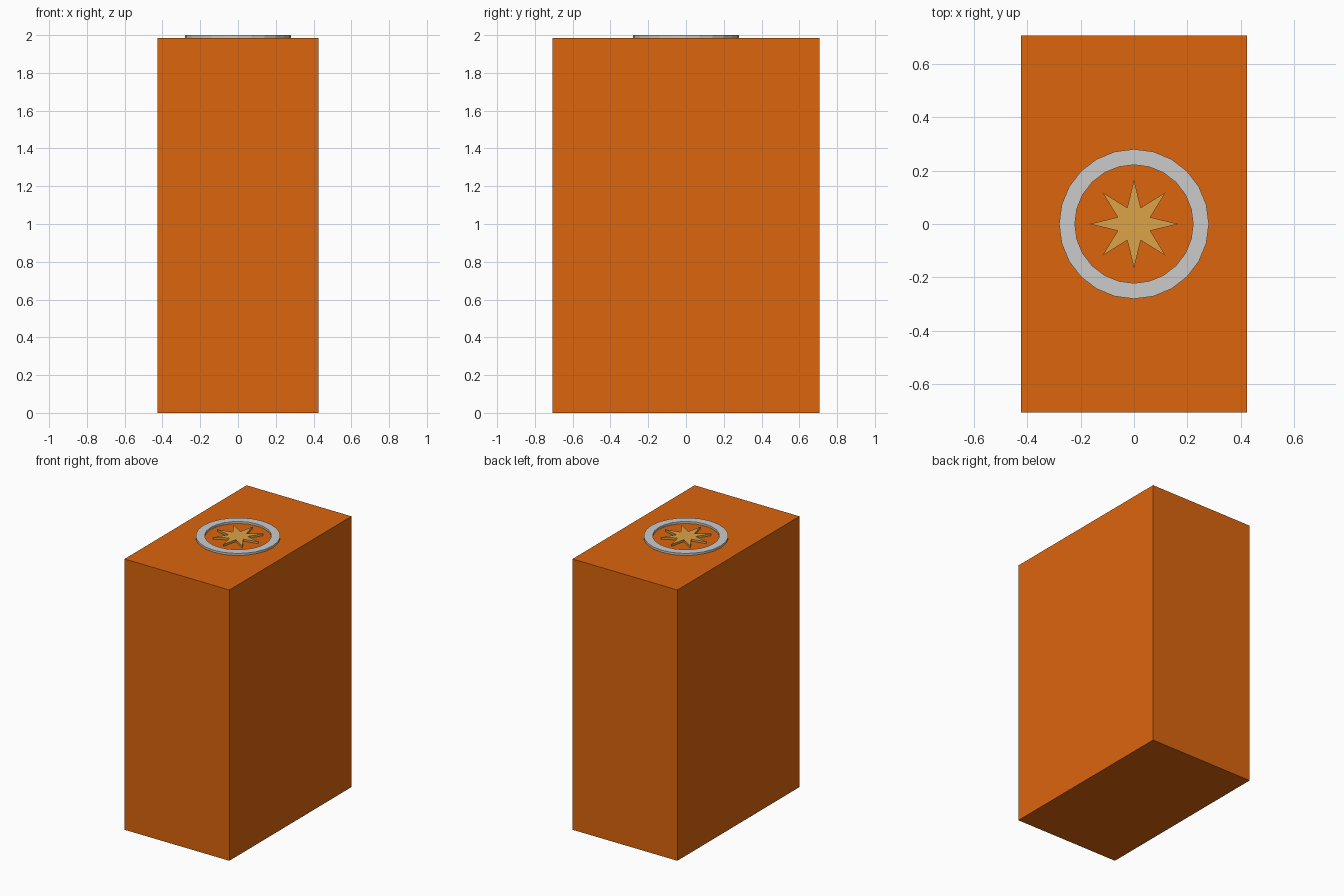
import bpy, bmesh
from math import sin, cos, pi

if "Cube" in bpy.data.objects:
    bpy.data.objects.remove(bpy.data.objects["Cube"])


def material(name, rgb):
    m = bpy.data.materials.new(name)
    m.diffuse_color = (*rgb, 1)
    m.use_nodes = True
    m.node_tree.nodes["Principled BSDF"].inputs["Base Color"].default_value = m.diffuse_color
    return m


def prism(name, loops, z0, z1, mat=None):
    """Extrude one outline, or an outer and inner outline with equal counts (a ring)."""
    bm = bmesh.new()
    n = len(loops[0])
    if len(loops) == 1:
        bm.faces.new([bm.verts.new((x, y, z0)) for x, y in loops[0]])
    else:
        a, b = [[bm.verts.new((x, y, z0)) for x, y in l] for l in loops]
        for i in range(n):
            j = (i + 1) % n
            bm.faces.new((a[i], a[j], b[j], b[i]))
    ext = bmesh.ops.extrude_face_region(bm, geom=bm.faces[:], use_keep_orig=True)
    top = [g for g in ext["geom"] if isinstance(g, bmesh.types.BMVert)]
    bmesh.ops.translate(bm, verts=top, vec=(0, 0, z1 - z0))
    bmesh.ops.recalc_face_normals(bm, faces=bm.faces[:])
    me = bpy.data.meshes.new(name)
    bm.to_mesh(me)
    bm.free()
    if mat:
        me.materials.append(mat)
    ob = bpy.data.objects.new(name, me)
    bpy.context.collection.objects.link(ob)
    return ob


def radial(n, *radii):
    """Closed outline of n points, cycling through the given radii."""
    return [(radii[i % len(radii)] * cos(2 * pi * i / n),
             radii[i % len(radii)] * sin(2 * pi * i / n)) for i in range(n)]


orange = material("orange", (0.71, 0.13, 0.004))
gold = material("gold", (0.716, 0.366, 0.065))

# Tall box body
W, D, H = 0.425, 0.707, 1.985
prism("box_body", [[(-W, -D), (W, -D), (W, D), (-W, D)]], 0, H, orange)

# Raised ring on the lid
prism("lid_ring", [radial(24, 0.281), radial(24, 0.222)], H, 2.0)

# Eight-pointed star inside the ring
prism("lid_star", [radial(16, 0.167, 0.066)], H, 2.0, gold)
